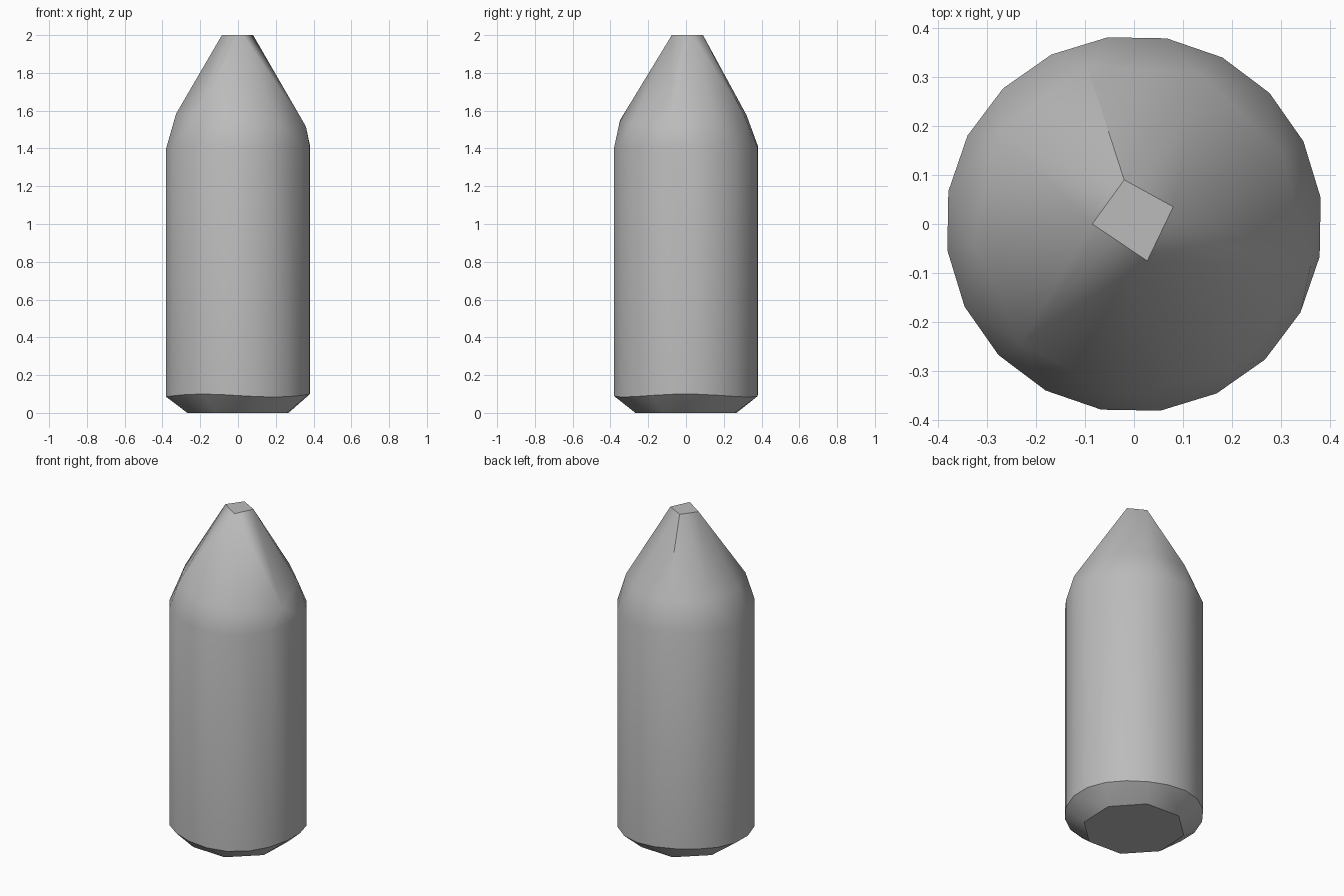
import bpy, bmesh
from math import sin, cos, radians, tau

cube = bpy.data.objects.get("Cube")
if cube:
    bpy.data.objects.remove(cube)

grey = bpy.data.materials.new("grey")
grey.use_nodes = True
colour = (0.5, 0.5, 0.5, 1)
grey.diffuse_color = colour
grey.node_tree.nodes["Principled BSDF"].inputs["Base Color"].default_value = colour


def ring(bm, sides, radius, z, start=0, wobble=0):
    """Add a regular ring of points, with a slight waviness in height."""
    for i in range(sides):
        a = radians(start) + tau * i / sides
        bm.verts.new((radius * cos(a), radius * sin(a), z + wobble * cos(3 * a)))


bm = bmesh.new()
# Flat base, chamfer and long cylindrical wall
ring(bm, 8, 0.285, 0, start=20)
ring(bm, 20, 0.384, 0.092, start=8, wobble=0.008)
ring(bm, 20, 0.384, 1.41, start=8, wobble=0.01)

# Uneven shoulder whose points lie on the slope of the nose
shoulder = (0.335, 0.335, 0.335, 0.335, 0.33, 0.335, 0.35, 0.362, 0.37)
for i, r in enumerate(shoulder):
    a = radians(26.5) + tau * i / len(shoulder)
    bm.verts.new((r * cos(a), r * sin(a), 2 - (r - 0.085) * 1.7))

# Small four-sided tip
for x, y in ((-0.085, 0), (-0.02, 0.09), (0.08, 0.035), (0.027, -0.075)):
    bm.verts.new((x, y, 2))

# Wrap the rings in one closed faceted skin
hull = bmesh.ops.convex_hull(bm, input=bm.verts[:])
unused = {g for g in hull["geom_interior"] + hull["geom_unused"]
          if isinstance(g, bmesh.types.BMVert)}
bmesh.ops.delete(bm, geom=list(unused), context='VERTS')
bmesh.ops.dissolve_limit(bm, angle_limit=radians(1), verts=bm.verts[:], edges=bm.edges[:])
bmesh.ops.recalc_face_normals(bm, faces=bm.faces[:])

mesh = bpy.data.meshes.new("pointed_body")
bm.to_mesh(mesh)
bm.free()
mesh.materials.append(grey)
body = bpy.data.objects.new("pointed_body", mesh)
bpy.context.collection.objects.link(body)

bpy.ops.object.select_all(action='DESELECT')
body.select_set(True)
bpy.context.view_layer.objects.active = body
bpy.ops.object.shade_smooth_by_angle(angle=radians(35))
